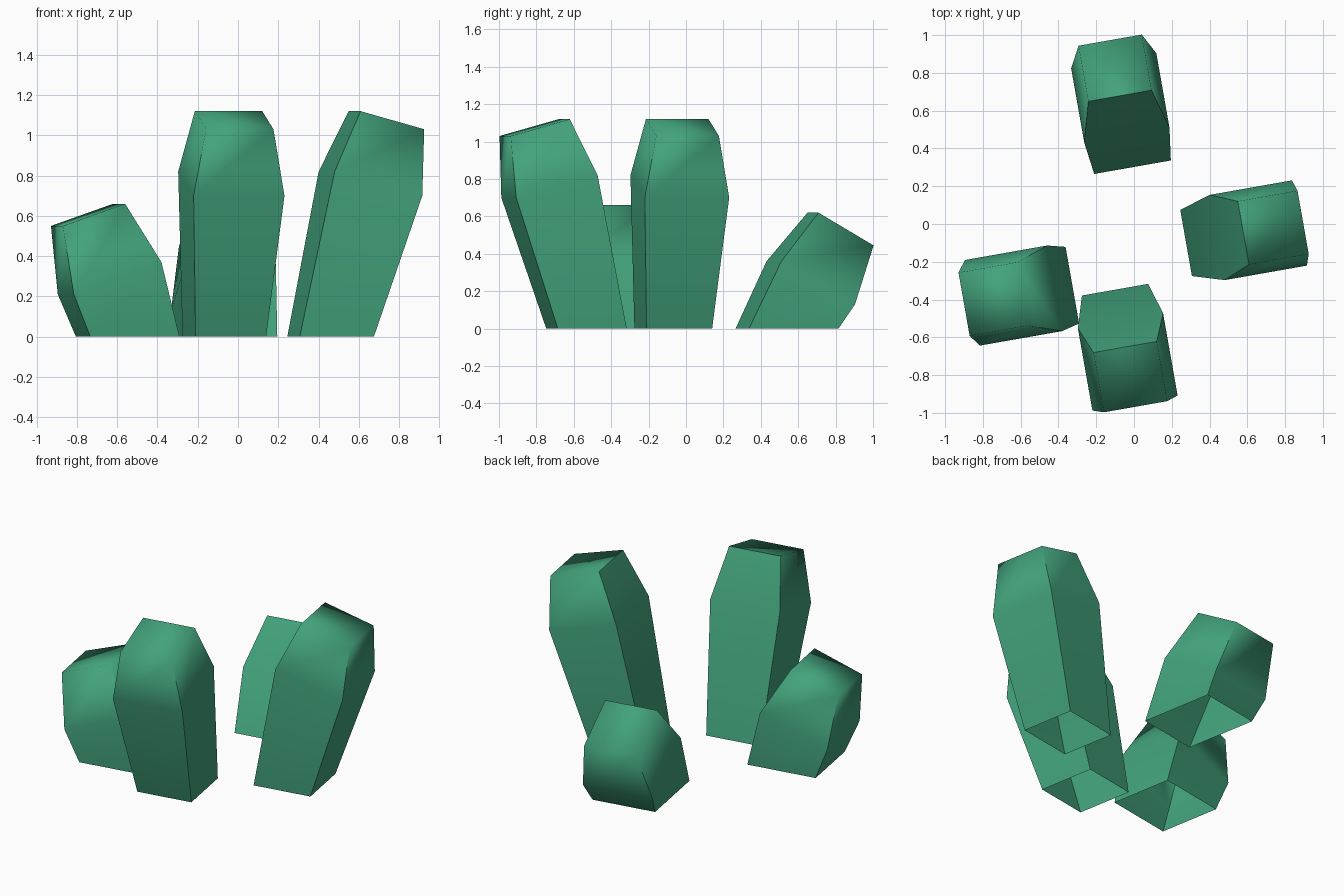
import bpy, bmesh, math
from mathutils import Matrix, Vector

if "Cube" in bpy.data.objects:
    bpy.data.objects.remove(bpy.data.objects["Cube"])

green = bpy.data.materials.new("jade_green")
green.diffuse_color = (0.055, 0.365, 0.20, 1)
green.use_nodes = True
green.node_tree.nodes["Principled BSDF"].inputs["Base Color"].default_value = green.diffuse_color

# Rings in local space: inner edge, outer edge, half width, inner z, outer z
TALL = [(-0.187, 0.187, 0.178, 0, 0),
        (-0.020, 0.422, 0.229, 0.82, 0.70),
        (0.121, 0.442, 0.170, 1.12, 1.03)]
SHORT = [(-0.225, 0.225, 0.206, 0, 0),
         (-0.130, 0.312, 0.230, 0.37, 0.21),
         (0.043, 0.357, 0.170, 0.66, 0.55)]
LEANING = [(-0.243, 0.243, 0.206, 0, 0),
           (-0.071, 0.329, 0.229, 0.36, 0.13),
           (0.141, 0.440, 0.170, 0.62, 0.445)]


def crystal(name, rings, angle, x, y):
    """Leaning four-sided block, tapered above the shoulder, open underneath."""
    bm = bmesh.new()
    place = Matrix.Translation((x, y, 0)) @ Matrix.Rotation(math.radians(angle), 4, 'Z')
    loops = []
    for u0, u1, w, z0, z1 in rings:
        corners = [(u0, -w, z0), (u1, -w, z1), (u1, w, z1), (u0, w, z0)]
        loops.append([bm.verts.new(place @ Vector(c)) for c in corners])
    for low, high in zip(loops, loops[1:]):
        for i in range(4):
            j = (i + 1) % 4
            bm.faces.new((low[i], low[j], high[j], high[i]))
    bm.faces.new(loops[-1])
    mesh = bpy.data.meshes.new(name)
    bm.to_mesh(mesh)
    bm.free()
    mesh.materials.append(green)
    ob = bpy.data.objects.new(name, mesh)
    bpy.context.collection.objects.link(ob)
    # Soft shoulders, crisp vertical corners
    bpy.ops.object.select_all(action='DESELECT')
    ob.select_set(True)
    bpy.context.view_layer.objects.active = ob
    bpy.ops.object.shade_smooth_by_angle(angle=math.radians(80))


# Four blocks leaning outward from the middle
crystal("right_crystal", TALL, 10, 0.46, -0.068)
crystal("front_crystal", TALL, -80, -0.068, -0.532)
crystal("left_crystal", SHORT, 190, -0.548, -0.363)
crystal("back_crystal", LEANING, 100, -0.05, 0.54)
